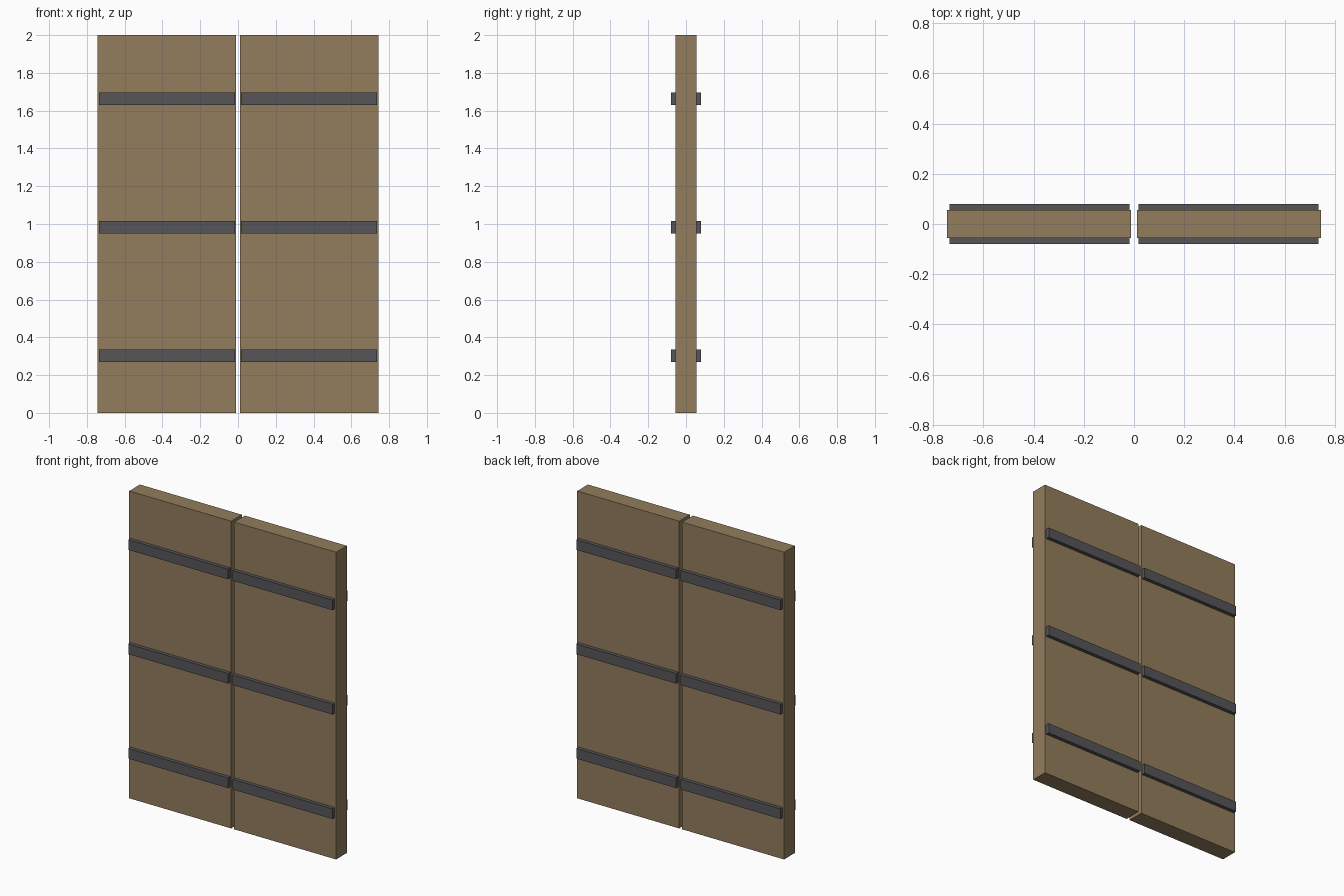
import bpy

cube = bpy.data.objects.get("Cube")
if cube:
    bpy.data.objects.remove(cube, do_unlink=True)


def make_material(name, color):
    mat = bpy.data.materials.new(name)
    mat.use_nodes = True
    mat.diffuse_color = color
    mat.node_tree.nodes["Principled BSDF"].inputs["Base Color"].default_value = color
    return mat


def box(name, low, high, mat):
    """Axis-aligned box between two corners."""
    center = [(a + b) / 2 for a, b in zip(low, high)]
    bpy.ops.mesh.primitive_cube_add(size=1, location=center)
    obj = bpy.context.object
    obj.name = name
    obj.scale = [b - a for a, b in zip(low, high)]
    bpy.ops.object.transform_apply(location=False, rotation=False, scale=True)
    obj.data.materials.append(mat)
    return obj


wood = make_material("brown wood", (0.29, 0.205, 0.11, 1))
iron = make_material("dark iron", (0.093, 0.093, 0.1, 1))

HALF_DEPTH = 0.055    # door leaf half thickness
STRAP_FACE = 0.079    # outer face of the straps
STRAP_HEIGHT = 0.066
STRAP_LEVELS = {"lower": 0.303, "middle": 0.983, "upper": 1.662}

for side, sx in (("left", 1), ("right", -1)):
    # Door leaf
    xs = sorted((sx * 0.011, sx * 0.745))
    box(f"{side}_door_leaf", (xs[0], -HALF_DEPTH, 0), (xs[1], HALF_DEPTH, 2), wood)

    # Iron straps on both faces of the leaf
    xs = sorted((sx * 0.017, sx * 0.735))
    for level, z in STRAP_LEVELS.items():
        for face, sy in (("front", -1), ("back", 1)):
            ys = sorted((sy * HALF_DEPTH, sy * STRAP_FACE))
            box(f"{side}_{level}_{face}_strap",
                (xs[0], ys[0], z - STRAP_HEIGHT / 2),
                (xs[1], ys[1], z + STRAP_HEIGHT / 2), iron)
